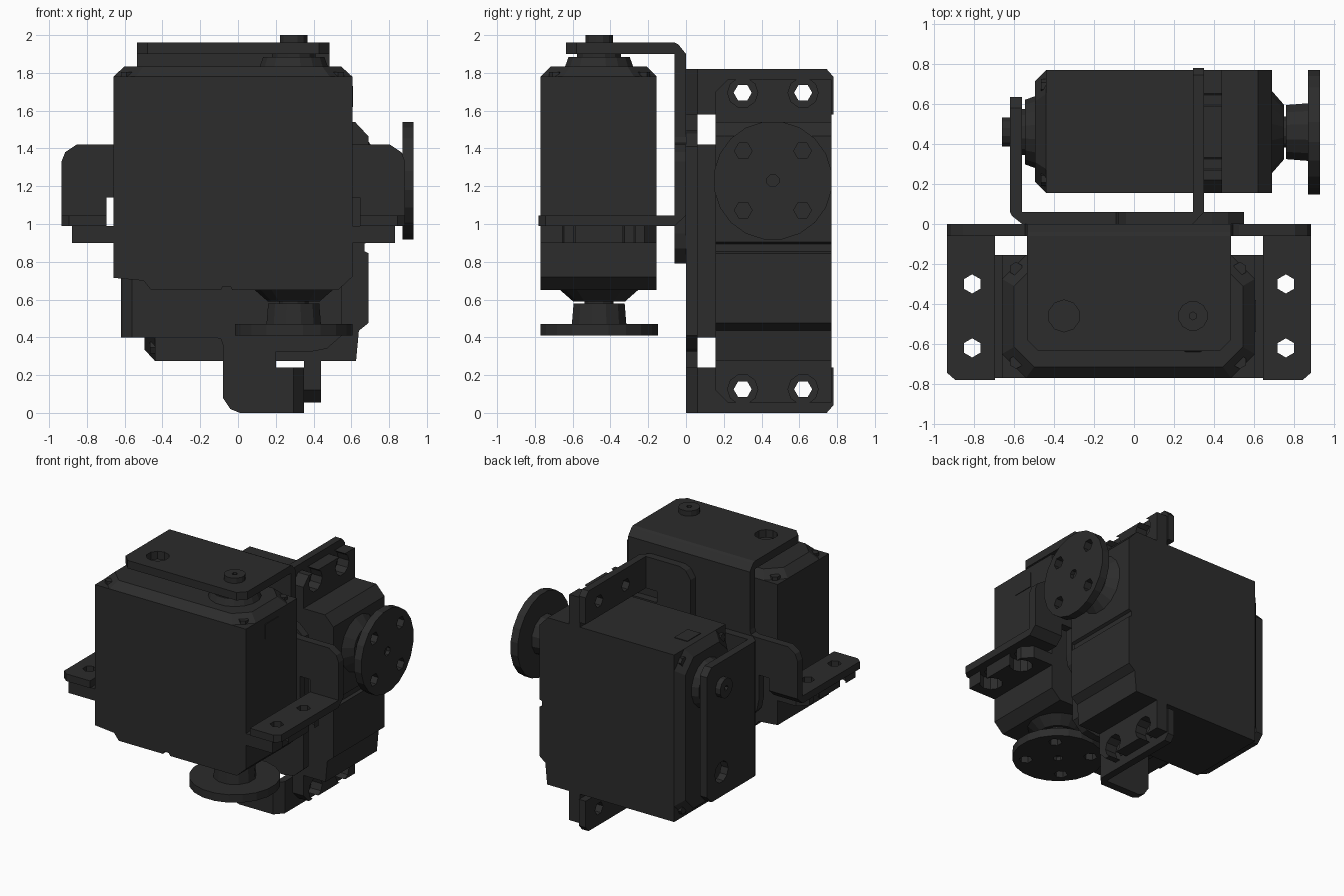
import bpy, bmesh, math
from mathutils import Matrix, Vector

if "Cube" in bpy.data.objects:
    bpy.data.objects.remove(bpy.data.objects["Cube"])

dark = bpy.data.materials.new("dark_plastic")
dark.diffuse_color = (0.025, 0.025, 0.025, 1)
dark.use_nodes = True
dark.node_tree.nodes["Principled BSDF"].inputs["Base Color"].default_value = dark.diffuse_color
parts = []
CX, SX, SY = -0.025, 0.295, -0.46      # bracket centre x, output shaft x and y


def make(name, bm):
    bmesh.ops.recalc_face_normals(bm, faces=bm.faces)
    me = bpy.data.meshes.new(name)
    bm.to_mesh(me)
    bm.free()
    me.materials.append(dark)
    ob = bpy.data.objects.new(name, me)
    bpy.context.collection.objects.link(ob)
    parts.append(ob)
    return ob


def prism(name, prof, axis, lo, hi, top=None):
    """Extrude a profile along an axis; 'top' is an optional different end profile."""
    place = {'x': lambda a, b, h: (h, a, b),
             'y': lambda a, b, h: (a, h, b),
             'z': lambda a, b, h: (a, b, h)}[axis]
    bm = bmesh.new()
    r0 = [bm.verts.new(place(a, b, lo)) for a, b in prof]
    r1 = [bm.verts.new(place(a, b, hi)) for a, b in (top or prof)]
    bm.faces.new(r0)
    bm.faces.new(r1)
    n = len(prof)
    for i in range(n):
        j = (i + 1) % n
        bm.faces.new((r0[i], r0[j], r1[j], r1[i]))
    return make(name, bm)


def rect(x0, x1, y0, y1, c=0.0):
    if not c:
        return [(x0, y0), (x1, y0), (x1, y1), (x0, y1)]
    return [(x0 + c, y0), (x1 - c, y0), (x1, y0 + c), (x1, y1 - c),
            (x1 - c, y1), (x0 + c, y1), (x0, y1 - c), (x0, y0 + c)]


def circle(x, y, r, n):
    return [(x + r * math.cos((i + 0.5) * math.tau / n),
             y + r * math.sin((i + 0.5) * math.tau / n)) for i in range(n)]


def disc(name, x, y, r, lo, hi, n=16, r2=None):
    return prism(name, circle(x, y, r, n), 'z', lo, hi, circle(x, y, r2 or r, n))


def cut(ob, profiles, lo, hi):
    """Cut vertical holes through a part."""
    for p in profiles:
        c = prism("hole_cutter", p, 'z', lo, hi)
        parts.remove(c)
        c.hide_render = True
        m = ob.modifiers.new("hole", 'BOOLEAN')
        m.operation, m.solver, m.object = 'DIFFERENCE', 'EXACT', c
        dg = bpy.context.evaluated_depsgraph_get()
        me = bpy.data.meshes.new_from_object(ob.evaluated_get(dg))
        ob.modifiers.clear()
        ob.data = me
        bpy.data.objects.remove(c)


# servo housing
Y0, Y1 = -0.77, -0.155
prism("case_middle", rect(-0.66, 0.605, Y0, Y1), 'z', 0.90, 1.62)
prism("case_lower", [(-0.66, 0.90), (-0.66, 0.715), (-0.50, 0.70), (-0.46, 0.65),
                     (-0.09, 0.65), (-0.08, 0.67), (-0.04, 0.67), (-0.03, 0.65),
                     (0.53, 0.65), (0.605, 0.72), (0.605, 0.90)], 'y', Y0, Y1)
prism("lid_wall", rect(-0.66, 0.605, Y0, Y1), 'z', 1.62, 1.78)
prism("lid_top", rect(-0.66, 0.605, Y0, Y1, 0.12), 'z', 1.78, 1.835,
      rect(-0.60, 0.545, Y0 + 0.055, Y1 - 0.055, 0.10))
for x in (-0.59, 0.53):
    for y in (-0.69, -0.225):
        disc("corner_screw", x, y, 0.035, 1.77, 1.805, 6)
prism("cable_port", rect(-0.54, -0.38, 1.62, 1.73), 'x', 0.58, 0.61)

# rear pivot on the lid
disc("pivot_boss", SX, SY, 0.185, 1.83, 1.885, 16, 0.165)
disc("pivot_neck", SX, SY, 0.12, 1.88, 1.91, 12)
pin = disc("pivot_pin", SX, SY, 0.075, 1.90, 2.0, 12)
cut(pin, [circle(SX, SY, 0.02, 6)], 1.97, 2.1)

# output shaft and round horn
disc("shaft_collar", SX, SY, 0.14, 0.59, 0.65, 16, 0.21)
disc("shaft_spline", SX, SY, 0.08, 0.56, 0.60, 12)
disc("horn_hub", SX, SY, 0.15, 0.46, 0.58, 12, 0.14)
horn = disc("horn_disc", SX, SY, 0.315, 0.41, 0.47, 20)
holes = [circle(SX + 0.157 * i, SY + 0.157 * j, 0.047, 6) for i in (-1, 1) for j in (-1, 1)]
cut(horn, holes, 0.3, 0.465)
cut(horn, [circle(SX, SY, 0.034, 8)], 0.3, 0.44)

# servo mounting ears and bracket tabs, one pair on each side
for s in (-1, 1):
    def sx(u):
        return CX + s * u
    pts = [(sx(0.785), y) for y in (-0.62, -0.30)]
    ear = prism("mount_ear", [(sx(0.62), Y0), (sx(0.855), Y0), (sx(0.855), -0.22),
                              (sx(0.79), Y1), (sx(0.62), Y1)], 'z', 0.90, 0.99)
    cut(ear, [circle(x, y, 0.08, 10) for x, y in pts], 0.8, 1.1)
    tab = prism("bracket_tab", [(sx(0.67), -0.06), (sx(0.67), -0.78), (sx(0.87), -0.78),
                                (sx(0.91), -0.745), (sx(0.91), -0.06)], 'z', 0.99, 1.045)
    cut(tab, [circle(x, y, 0.048, 6) for x, y in pts], 0.9, 1.2)
    prism("tab_bend", [(-0.06, 0.99), (-0.06, 1.045), (0, 1.045)], 'x',
          min(sx(0.67), sx(0.91)), max(sx(0.67), sx(0.91)))

# bent sheet bracket: web, top plate and the bend between them
half = [(0.51, 1.90), (0.51, 1.46), (0.52, 1.43), (0.55, 1.42), (0.83, 1.42),
        (0.89, 1.38), (0.91, 1.33), (0.91, 1.045), (0.67, 1.045), (0.67, 1.14),
        (0.585, 1.14), (0.585, 0.95), (0.57, 0.87), (0.50, 0.79)]
prism("bracket_web", [(CX + u, z) for u, z in half] +
      [(CX - u, z) for u, z in reversed(half)], 'y', -0.06, 0)
top = prism("bracket_top", [(-0.535, -0.06), (-0.535, -0.58), (-0.48, -0.635),
                            (0.43, -0.635), (0.485, -0.58), (0.485, -0.06)], 'z', 1.90, 1.96)
cut(top, [circle(-0.35, SY, 0.08, 10)], 1.8, 2.1)
prism("top_bend", [(-0.06, 1.90), (-0.06, 1.96), (-0.04, 1.95), (0, 1.90)],
      'x', -0.535, 0.485)

# second servo with bracket: same unit laid on its side, back to back
M = Matrix(((0, 0, -1, 1.34), (0, -1, 0, 0), (1, 0, 0, 0.935), (0, 0, 0, 1)))
for ob in list(parts):
    me = ob.data.copy()
    me.transform(M)
    me.flip_normals()
    twin = bpy.data.objects.new("second_" + ob.name, me)
    bpy.context.collection.objects.link(twin)
